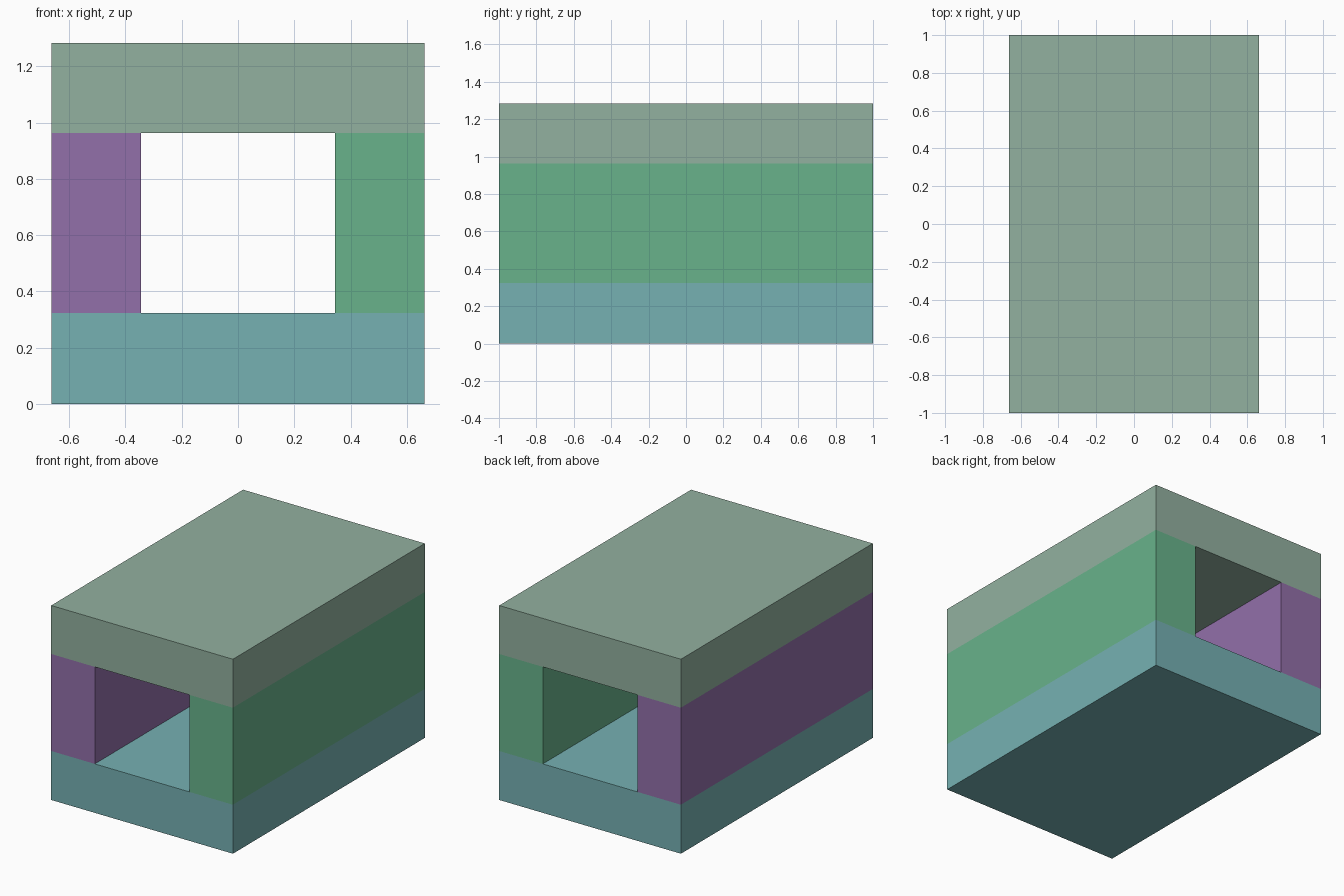
import bpy

if "Cube" in bpy.data.objects:
    bpy.data.objects.remove(bpy.data.objects["Cube"])

HALF_W, INNER = 0.663, 0.345     # outer and opening half widths
Z0, Z1, Z2, Z3 = 0.0, 0.323, 0.963, 1.283


def block(name, x0, x1, z0, z1, color):
    """Full-length block spanning y = -1..1."""
    bpy.ops.mesh.primitive_cube_add(size=1, location=((x0 + x1) / 2, 0, (z0 + z1) / 2))
    ob = bpy.context.object
    ob.name = name
    ob.scale = (x1 - x0, 2.0, z1 - z0)
    bpy.ops.object.transform_apply(location=False, rotation=False, scale=True)
    mat = bpy.data.materials.new(name + "_color")
    mat.diffuse_color = (*color, 1)
    mat.use_nodes = True
    mat.node_tree.nodes["Principled BSDF"].inputs["Base Color"].default_value = mat.diffuse_color
    ob.data.materials.append(mat)


# Floor and roof slabs
block("floor_slab", -HALF_W, HALF_W, Z0, Z1, (0.18, 0.44, 0.45))
block("roof_slab", -HALF_W, HALF_W, Z2, Z3, (0.29, 0.44, 0.35))

# Side walls around the open passage
block("left_wall", -HALF_W, -INNER, Z1, Z2, (0.29, 0.16, 0.40))
block("right_wall", INNER, HALF_W, Z1, Z2, (0.14, 0.45, 0.26))
